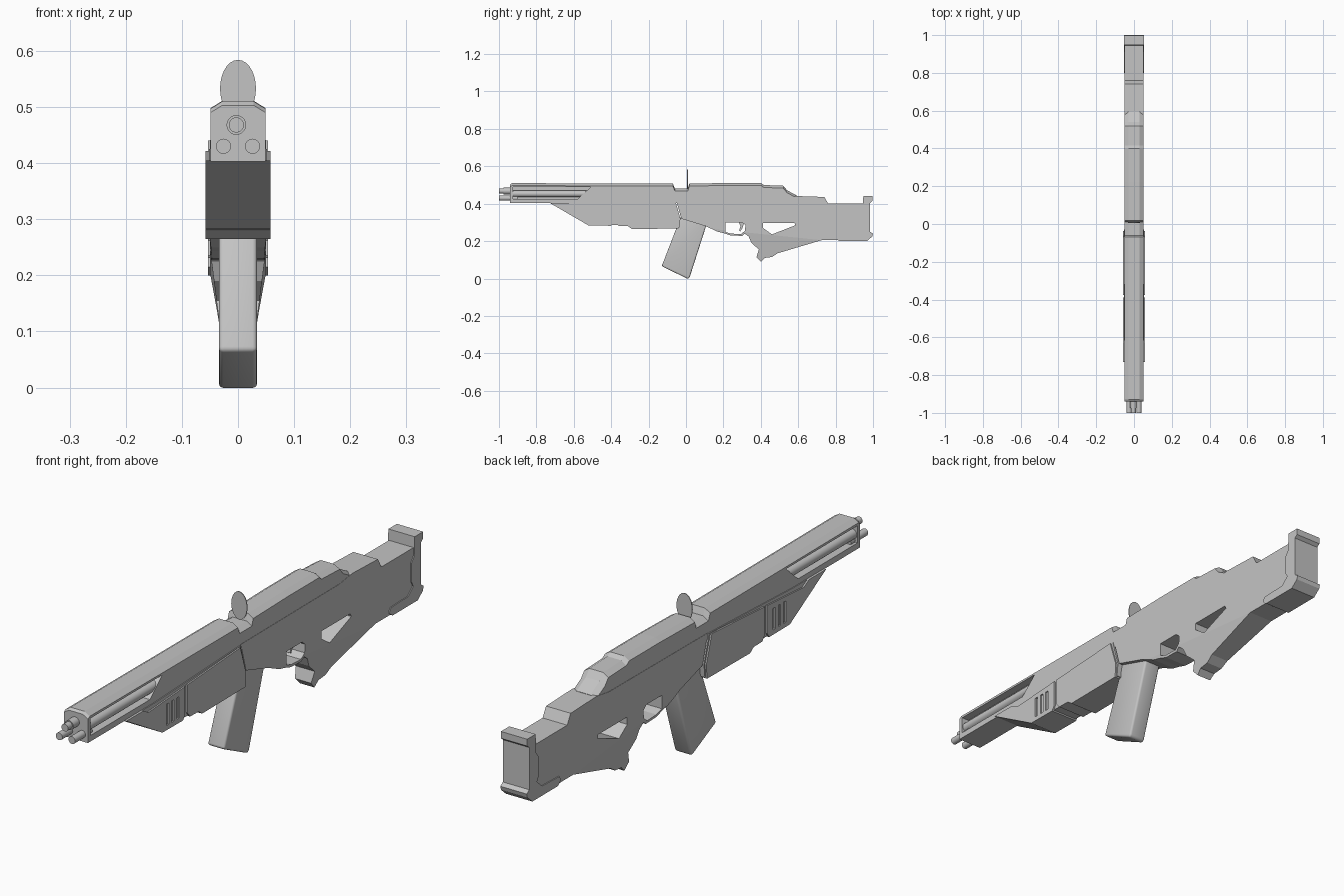
import bpy, bmesh, math
from mathutils import Vector

cube = bpy.data.objects.get("Cube")
if cube:
    bpy.data.objects.remove(cube, do_unlink=True)

grey = bpy.data.materials.new("plain grey")
grey.use_nodes = True
grey.diffuse_color = (0.55, 0.55, 0.55, 1)
grey.node_tree.nodes["Principled BSDF"].inputs["Base Color"].default_value = grey.diffuse_color


def make(name, bm):
    bmesh.ops.recalc_face_normals(bm, faces=bm.faces)
    mesh = bpy.data.meshes.new(name)
    bm.to_mesh(mesh)
    bm.free()
    mesh.materials.append(grey)
    obj = bpy.data.objects.new(name, mesh)
    bpy.context.collection.objects.link(obj)
    return obj


def activate(obj):
    bpy.ops.object.select_all(action='DESELECT')
    obj.select_set(True)
    bpy.context.view_layer.objects.active = obj


def prism(name, pts, x1, x0=None):
    """Side outline (y, z) extruded across x."""
    x0 = -x1 if x0 is None else x0
    bm = bmesh.new()
    face = bm.faces.new([bm.verts.new((x0, y, z)) for y, z in pts])
    ext = bmesh.ops.extrude_face_region(bm, geom=[face])
    verts = [v for v in ext["geom"] if isinstance(v, bmesh.types.BMVert)]
    bmesh.ops.translate(bm, verts=verts, vec=(x1 - x0, 0, 0))
    return make(name, bm)


def box(y0, y1, z0, z1):
    return [(y0, z0), (y1, z0), (y1, z1), (y0, z1)]


def cut(obj, cutter):
    activate(obj)
    mod = obj.modifiers.new("cut", 'BOOLEAN')
    mod.operation, mod.solver, mod.object = 'DIFFERENCE', 'EXACT', cutter
    bpy.ops.object.modifier_apply(modifier=mod.name)
    bpy.data.objects.remove(cutter, do_unlink=True)


def smooth(obj):
    activate(obj)
    bpy.ops.object.shade_smooth_by_angle(angle=math.radians(40))


def rod(name, x, z, radius, y0, y1, sides=20):
    bpy.ops.mesh.primitive_cylinder_add(
        vertices=sides, radius=radius, depth=y1 - y0,
        location=(x, (y0 + y1) / 2, z), rotation=(math.pi / 2, 0, 0))
    obj = bpy.context.object
    obj.name = name
    obj.data.materials.append(grey)
    smooth(obj)
    return obj


# Upper housing: chamfered cross-section lofted along the length
stations = [(-.94, .503), (-.93, .51), (-.07, .507), (-.06, .482), (.01, .482),
            (.018, .507), (.22, .511), (.40, .511), (.415, .5), (.52, .496),
            (.54, .472), (.595, .442)]
bm = bmesh.new()
rings = []
for y, top in stations:
    section = [(-.049, .403), (-.049, top - .013), (-.028, top),
               (.028, top), (.049, top - .013), (.049, .403)]
    rings.append([bm.verts.new((x, y, z)) for x, z in section])
for a, b in zip(rings, rings[1:]):
    for i in range(6):
        j = (i + 1) % 6
        bm.faces.new((a[i], a[j], b[j], b[i]))
bm.faces.new(rings[0])
bm.faces.new(rings[-1])
upper = make("upper_housing", bm)

# Side slots with the tubes lying in them
slot = [(-.925, .425), (-.925, .488), (-.51, .488), (-.58, .425)]
for side, label in ((1, "left"), (-1, "right")):
    cut(upper, prism("slot_cutter", slot, max(.018 * side, .08 * side),
                     min(.018 * side, .08 * side)))
    rod(label + "_slot_tube", .028 * side, .453, .018, -.93, -.5)
    rod(label + "_barrel", .026 * side, .43, .0135, -1, -.9)
rod("top_barrel_sleeve", -.003, .468, .0175, -.975, -.9)
rod("top_barrel", -.003, .468, .0135, -1, -.9)

# Receiver and stock in one outline
body = prism("receiver_and_stock", [
    (-.055, .427), (.52, .43), (.59, .441), (.74, .436), (.76, .40), (.965, .40),
    (.965, .205), (.725, .205), (.49, .135), (.46, .115), (.42, .11), (.40, .09),
    (.377, .115), (.39, .155), (.35, .19), (.335, .225), (.315, .24), (.30, .228),
    (.24, .23), (.20, .243), (.17, .25), (.105, .28), (-.025, .32)], .05)

# Taper the grip inward on both sides
for side in (1, -1):
    a, b, c = [Vector((x * side, y, z)) for x, y, z in
               ((.0502, .74, .205), (.0502, .2, .26), (.031, .4, .1))]
    normal = (b - a).cross(c - a).normalized()
    if normal.x * side < 0:
        normal.negate()
    bpy.ops.mesh.primitive_cube_add(size=1, location=(a + b) / 2 + normal * .5)
    wedge = bpy.context.object
    wedge.rotation_euler = normal.to_track_quat('X', 'Z').to_euler()
    bpy.context.view_layer.update()
    cut(body, wedge)

# Trigger opening and thumb hole
cut(body, prism("trigger_cutter", [(.21, .30), (.30, .30), (.318, .285), (.315, .255),
                                   (.295, .238), (.24, .24), (.21, .25)], .1))
cut(body, prism("thumb_cutter", [(.412, .297), (.58, .297), (.585, .285),
                                 (.46, .236), (.412, .27)], .1))
prism("trigger", [(.28, .305), (.312, .305), (.302, .27), (.29, .252), (.284, .256),
                  (.292, .28)], .012)

# Butt pad wrapped around the end of the stock
prism("butt_pad", [
    (.948, .44), (.997, .44), (.997, .415), (.985, .405), (.985, .25), (1, .24),
    (.996, .225), (.967, .2), (.82, .2), (.80, .215), (.81, .232), (.91, .235),
    (.94, .262), (.93, .28), (.93, .35), (.945, .37)], .0535)

# Handguard: inner core, ribbed nose and rear panel
prism("handguard_core", [(-.71, .405), (-.52, .288), (-.31, .285), (-.29, .27),
                         (-.035, .272), (-.03, .32), (-.06, .425), (-.55, .405)], .052)
nose = prism("handguard_nose", [(-.73, .405), (-.52, .283), (-.40, .282), (-.388, .30),
                                (-.388, .402), (-.60, .388), (-.63, .405)], .0575)
for y in (-.49, -.46, -.43):
    cut(nose, prism("groove_cutter", box(y - .007, y + .007, .30, .378), .1))
prism("handguard_panel", [(-.375, .403), (-.375, .30), (-.36, .281), (-.31, .28),
                          (-.29, .265), (-.04, .267), (-.036, .32), (-.068, .422)], .0575)

# Magazine with rounded edges
magazine = prism("magazine", [(-.02, .35), (.12, .32), (.02, .008), (.012, -.003),
                              (-.13, .066)], .034)
activate(magazine)
bevel = magazine.modifiers.new("rounding", 'BEVEL')
bevel.width, bevel.segments = .008, 3
bpy.ops.object.modifier_apply(modifier=bevel.name)
smooth(magazine)

# Oval sight standing in the notch
sight = rod("sight_disc", 0, .533, 1, -.5, .5, 28)
sight.scale = (.032, .051, .003)
sight.location.y = .008
